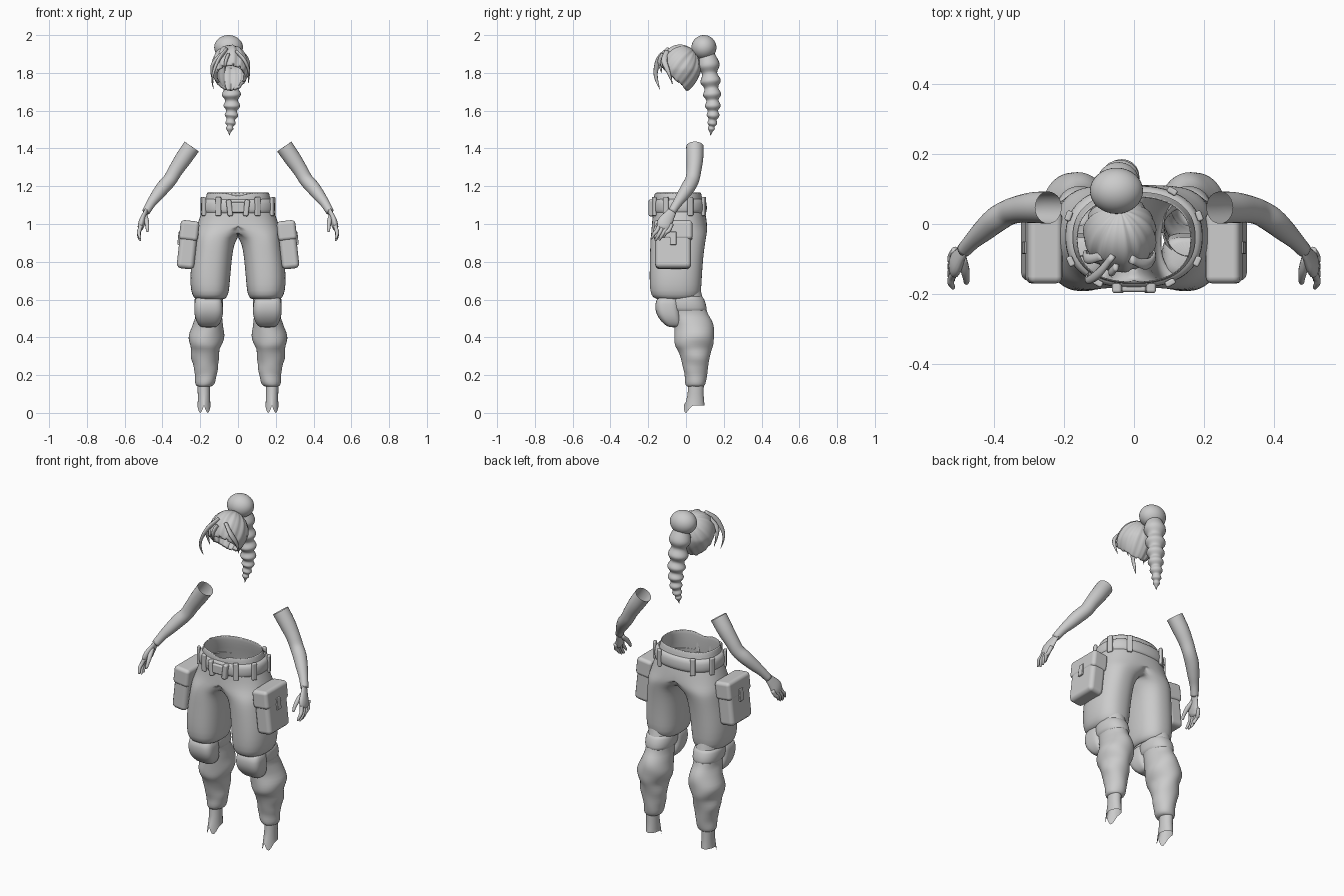
import bpy, bmesh, math
from mathutils import Vector, Matrix

cube = bpy.data.objects.get("Cube")
if cube:
    bpy.data.objects.remove(cube, do_unlink=True)

clay = bpy.data.materials.new("clay grey")
clay.use_nodes = True
clay.diffuse_color = (.6, .6, .6, 1)
shader = next(n for n in clay.node_tree.nodes if n.type == 'BSDF_PRINCIPLED')
shader.inputs["Base Color"].default_value = clay.diffuse_color


def finish(name, bm, mirror=False, subsurf=0, shell=0, bevel=0):
    """Turn a bmesh into a smooth object with its modifiers."""
    bmesh.ops.recalc_face_normals(bm, faces=bm.faces)
    for face in bm.faces:
        face.smooth = True
    mesh = bpy.data.meshes.new(name)
    bm.to_mesh(mesh)
    bm.free()
    mesh.materials.append(clay)
    obj = bpy.data.objects.new(name, mesh)
    bpy.context.collection.objects.link(obj)
    if mirror:
        obj.modifiers.new("mirror", 'MIRROR').use_clip = True
    if shell:
        mod = obj.modifiers.new("shell", 'SOLIDIFY')
        mod.thickness = shell
    if bevel:
        mod = obj.modifiers.new("bevel", 'BEVEL')
        mod.width, mod.segments, mod.harden_normals = bevel, 3, True
    if subsurf:
        mod = obj.modifiers.new("smooth", 'SUBSURF')
        mod.levels = mod.render_levels = subsurf
    return obj


def skin(rings, caps=(False, False)):
    """Join equal rings of points into a tube."""
    bm = bmesh.new()
    rows = [[bm.verts.new(p) for p in ring] for ring in rings]
    n = len(rows[0])
    for low, high in zip(rows, rows[1:]):
        for i in range(n):
            j = (i + 1) % n
            bm.faces.new((low[i], low[j], high[j], high[i]))
    for row, wanted in zip((rows[0], rows[-1]), caps):
        if wanted:
            bm.faces.new(row)
    return bm


def oval(z, cx, cy, rx, ry, power=1, folds=0, n=32):
    """Horizontal superellipse ring with optional cloth folds."""
    ring = []
    for i in range(n):
        a = math.tau * i / n
        c, s = math.cos(a), math.sin(a)
        k = 1 + folds * math.sin(3 * a + 45 * z)
        ring.append(Vector((cx + k * rx * math.copysign(abs(c) ** power, c),
                            cy + k * ry * math.copysign(abs(s) ** power, s), z)))
    return ring


def loft(name, rows, power=1, folds=0, caps=(False, False), **mods):
    return finish(name, skin([oval(*r, power, folds) for r in rows], caps), **mods)


def spline(points, steps):
    """Catmull-Rom samples through points of any dimension."""
    pts = [Vector(p) for p in points]
    pts = [2 * pts[0] - pts[1]] + pts + [2 * pts[-1] - pts[-2]]
    out = []
    for a, b, c, d in zip(pts, pts[1:], pts[2:], pts[3:]):
        for i in range(steps):
            t = i / steps
            out.append((2 * b + (c - a) * t + (2 * a - 5 * b + 4 * c - d) * t * t
                        + (3 * b - a - 3 * c + d) * t ** 3) / 2)
    return out + [pts[-2]]


def tube(name, points, flat=1, steps=5, n=16, caps=(True, True), **mods):
    """Sweep along (x, y, z, radius) points, flattened across x."""
    path = spline(points, steps)
    rings = []
    for i, p in enumerate(path):
        ahead, behind = path[min(i + 1, len(path) - 1)], path[max(i - 1, 0)]
        along = (ahead - behind).to_3d().normalized()
        u = along.cross(Vector((1, 0, 0))).normalized()
        v = u.cross(along)
        r = max(p[3], .001)
        angles = [math.tau * k / n for k in range(n)]
        rings.append([p.to_3d() + u * r * math.cos(a) + v * r * flat * math.sin(a) for a in angles])
    return finish(name, skin(rings, caps), **mods)


def box(name, loc, size, turn=(0, 0, 0), bevel=.01, mirror=True):
    bm = bmesh.new()
    spin = Matrix.LocRotScale(Vector(loc), None, None)
    for angle, axis in zip(turn, 'XYZ'):
        spin = spin @ Matrix.Rotation(angle, 4, axis)
    bmesh.ops.create_cube(bm, size=1, matrix=spin @ Matrix.Diagonal((*size, 1)))
    return finish(name, bm, mirror=mirror, bevel=bevel)


# Trousers: one half, flattened on the centre plane above the crotch
rows = [(.60, .147, -.05, .07, .095), (.61, .147, -.055, .088, .122), (.64, .148, -.055, .101, .136),
        (.72, .148, -.055, .107, .139), (.82, .138, -.05, .106, .141), (.89, .128, -.045, .106, .145),
        (.93, .115, -.04, .115, .147), (.96, .08, -.036, .146, .148), (1, 0, -.034, .215, .147),
        (1.06, 0, -.036, .195, .139), (1.12, 0, -.042, .173, .13), (1.168, 0, -.045, .166, .126)]
bm = skin([oval(*r, .85) for r in rows])
for v in bm.verts:
    v.co.x = max(v.co.x, 0)
    if v.co.z > 1.15 and v.co.y < 0:
        v.co.z -= .022 * max(0, 1 - v.co.x / .06)
bmesh.ops.delete(bm, geom=[f for f in bm.faces if all(v.co.x < 1e-4 for v in f.verts)], context='FACES')
finish("trousers", bm, mirror=True, shell=.006, subsurf=1)

# Belt with loops and buckle
loft("belt", [(1.055, 0, -.036, .182, .134), (1.06, 0, -.036, .196, .146), (1.09, 0, -.036, .199, .148),
              (1.125, 0, -.037, .195, .145), (1.132, 0, -.038, .176, .13)], power=.85, subsurf=1)
for angle in (-62, -25, 20, 60):
    a = math.radians(angle)
    box("belt_loop", (.197 * math.cos(a) ** .85, -.036 + .147 * math.copysign(abs(math.sin(a)) ** .85, a), 1.093),
        (.018, .03, .1), (0, 0, a), .006)
box("buckle_plate", (0, -.182, 1.088), (.07, .026, .055), bevel=.008, mirror=False)
box("buckle_wing", (.045, -.181, 1.085), (.028, .034, .088), (0, .12, 0), .009)

# Side pouches
lean = (0, -.11, 0)
box("pouch_body", (.268, -.068, .875), (.092, .19, .225), lean, .024)
box("pouch_flap", (.258, -.068, .965), (.1, .205, .105), lean, .02)
box("pouch_strap", (.312, -.068, .925), (.012, .035, .07), lean, .004)

# Gathered lower trouser legs
loft("lower_leg", [(.66, .155, -.01, .07, .085), (.6, .155, 0, .068, .09), (.55, .155, .01, .07, .1),
                   (.52, .155, .02, .067, .096), (.49, .157, .035, .076, .102), (.45, .16, .045, .083, .106),
                   (.41, .168, .045, .099, .105), (.375, .17, .042, .09, .105), (.35, .172, .04, .079, .1),
                   (.33, .172, .045, .073, .088), (.29, .175, .05, .078, .076), (.26, .172, .05, .065, .07),
                   (.225, .17, .05, .064, .064), (.2, .17, .052, .056, .059), (.165, .173, .05, .055, .057),
                   (.145, .176, .05, .048, .051), (.14, .178, .05, .035, .042)],
     folds=.025, mirror=True, subsurf=1)

# Knee pads and their straps
loft("knee_strap", [(.615, .155, -.005, .069, .088), (.607, .155, -.003, .077, .1),
                    (.55, .155, .008, .077, .105), (.54, .155, .01, .068, .095)],
     power=.9, mirror=True, subsurf=1)
loft("knee_pad", [(.618, .157, -.088, .055, .045), (.605, .157, -.098, .073, .062), (.545, .155, -.1, .078, .066),
                  (.5, .155, -.086, .073, .06), (.465, .155, -.068, .055, .045), (.452, .155, -.06, .04, .025)],
     power=.6, caps=(True, True), mirror=True, subsurf=1)

# Bare ankles, torn along the lower edge
rings = [oval(*r) for r in [(.17, .182, .053, .034, .042), (.1, .18, .051, .033, .042),
                            (.06, .18, .048, .033, .048), (.03, .18, .043, .035, .055)]]
for i, p in enumerate(rings[-1]):
    a = math.tau * i / len(rings[-1])
    p.z = .04 * (1 - 1.3 * max(0, -math.sin(a)) * abs(math.sin(2 * a)))
finish("ankle", skin(rings), mirror=True)

# Arms and hands
tube("arm", [(.245, .047, 1.41, .046), (.29, .047, 1.345, .044), (.33, .042, 1.285, .039),
             (.36, .033, 1.235, .037), (.395, .012, 1.195, .037), (.43, -.018, 1.15, .032),
             (.46, -.046, 1.11, .025), (.487, -.075, 1.065, .021)],
     caps=(False, True), n=24, mirror=True)
tube("palm", [(.482, -.068, 1.075, .021), (.495, -.088, 1.045, .03), (.508, -.11, 1.01, .04),
              (.515, -.12, .985, .036), (.517, -.125, .972, .022)], flat=.45, mirror=True)
for finger in range(4):
    y = -.15 + .021 * finger
    drop = (.01, 0, .003, .016)[finger]
    tube("finger", [(.512, y + .012, 1, .011), (.522, y - .004, .965, .0105), (.525, y - .018, .94 + drop, .0095),
                    (.518, y - .032, .915 + drop, .006), (.516, y - .035, .911 + drop, .001)],
         n=10, steps=3, mirror=True)
tube("thumb", [(.492, -.095, 1.045, .012), (.484, -.13, 1.015, .013), (.48, -.155, .985, .01),
               (.48, -.168, .962, .007), (.48, -.171, .957, .001)], n=10, steps=3, mirror=True)

# Hair swept back to a bun, open over the face
bm = bmesh.new()
bmesh.ops.create_uvsphere(bm, u_segments=72, v_segments=40, radius=1)
tilt = Matrix.Rotation(math.radians(-40), 3, 'X')
for v in bm.verts:
    a = math.atan2(v.co.y, v.co.x)
    ridge = 1 + math.hypot(v.co.x, v.co.y) * (.045 * abs(math.sin(5.5 * a)) + .02 * math.sin(17 * a) - .03)
    p = tilt @ v.co * ridge
    # The nape narrows towards its lower edge
    narrow = 1 + .25 * min(0, p.z)
    v.co = Vector((-.04 + .104 * p.x * narrow, -.03 + .11 * p.y * narrow, 1.82 + .128 * p.z))


def over_face(face):
    c = face.calc_center_median()
    return c.z < 1.845 - .95 * (c.y + .14)


bmesh.ops.delete(bm, geom=[f for f in bm.faces if over_face(f)], context='FACES')
finish("hair_cap", bm, shell=.014)

# Bun
bm = bmesh.new()
bmesh.ops.create_uvsphere(bm, u_segments=32, v_segments=20, radius=1)
for v in bm.verts:
    v.co = Vector((-.05 + .076 * v.co.x, .095 + .066 * v.co.y, 1.935 + .065 * v.co.z))
finish("hair_bun", bm)

# Braid: a chain of shrinking beads
beads = [(-.045, .12, 1.84, .058), (-.04, .13, 1.755, .054), (-.035, .138, 1.685, .048), (-.033, .142, 1.625, .042),
         (-.035, .143, 1.575, .034), (-.04, .139, 1.533, .026), (-.044, .134, 1.503, .018)]
braid = [(-.048, .11, 1.9, .04)]
for bead, after in zip(beads, beads[1:] + [(-.046, .13, 1.468, .001)]):
    neck = (Vector(bead) + Vector(after)) / 2
    neck[3] *= .72
    braid += [bead, neck]
tube("braid", braid + [(-.046, .13, 1.468, .001)], flat=1.05, steps=6, n=20)

# Loose front locks
tube("long_lock", [(-.06, -.09, 1.925, .014), (-.1, -.14, 1.875, .016), (-.128, -.16, 1.81, .012),
                   (-.136, -.155, 1.76, .008), (-.13, -.138, 1.712, .001)], flat=.6, n=10)
tube("side_lock", [(-.09, -.09, 1.9, .014), (-.132, -.1, 1.85, .015), (-.14, -.085, 1.8, .01),
                   (-.13, -.075, 1.745, .001)], flat=.6, n=10)
tube("short_lock", [(-.01, -.1, 1.915, .014), (.035, -.115, 1.865, .016), (.057, -.095, 1.81, .011),
                    (.055, -.07, 1.74, .001)], flat=.6, n=10)
tube("brow_lock", [(-.05, -.12, 1.9, .014), (-.065, -.137, 1.86, .014), (-.07, -.13, 1.8, .001)], flat=.6, n=10)
